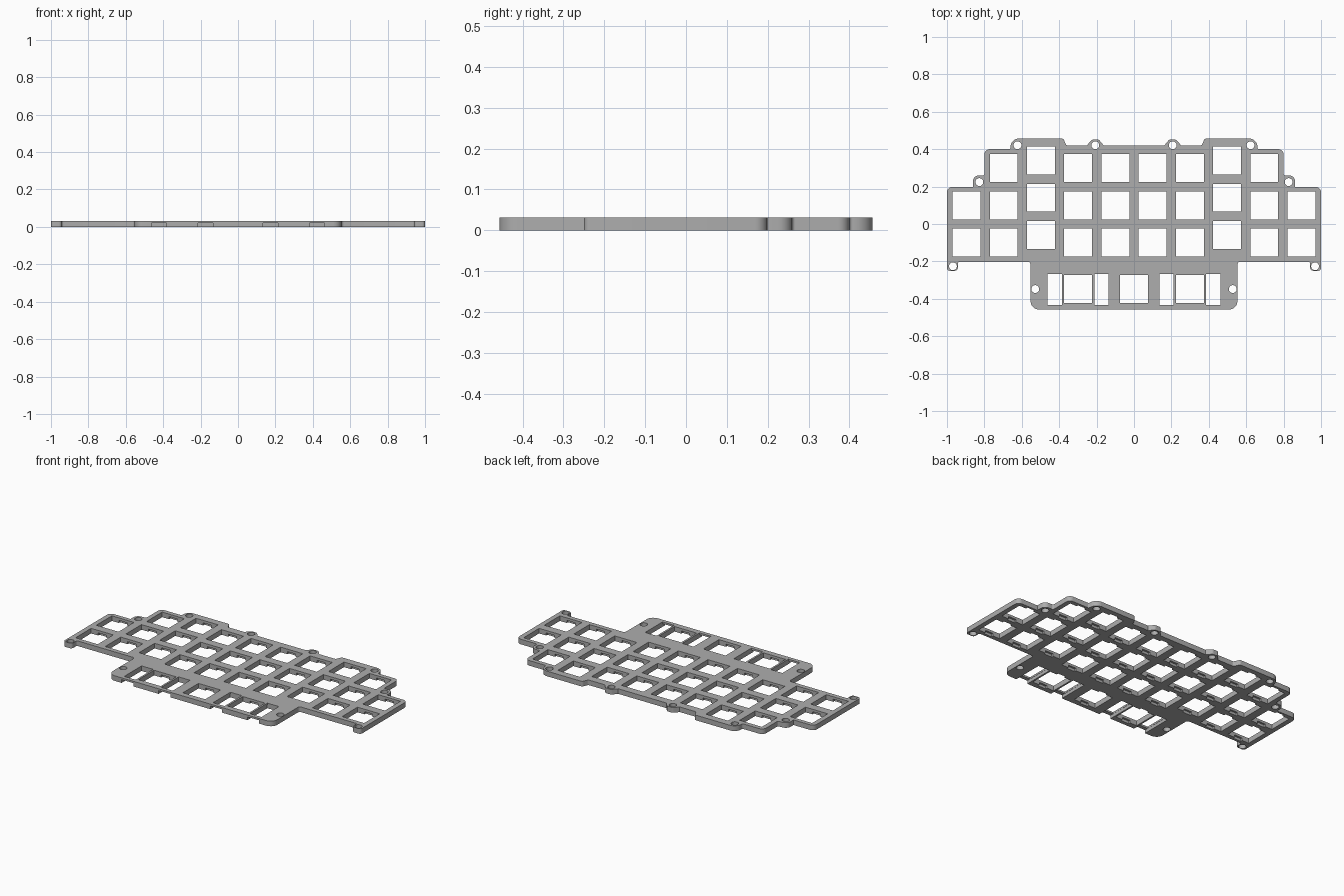
import bpy, bmesh, math
from mathutils import Vector

if "Cube" in bpy.data.objects:
    bpy.data.objects.remove(bpy.data.objects["Cube"], do_unlink=True)

T = 0.031        # plate thickness
PITCH = 0.199    # key spacing
HOLE = 0.149     # switch opening

grey = bpy.data.materials.new("grey plastic")
grey.use_nodes = True
colour = (0.42, 0.42, 0.42, 1)
grey.diffuse_color = colour
grey.node_tree.nodes["Principled BSDF"].inputs["Base Color"].default_value = colour


def rounded(points, steps=7):
    """Closed outline with each corner (x, y, radius) replaced by an arc."""
    out = []
    for i, (x, y, r) in enumerate(points):
        p = Vector((x, y))
        if r == 0:
            out.append(p)
            continue
        a = (Vector(points[i - 1][:2]) - p).normalized()
        b = (Vector(points[(i + 1) % len(points)][:2]) - p).normalized()
        half = a.angle(b) / 2
        centre = p + (a + b).normalized() * (r / math.sin(half))
        start = p + a * (r / math.tan(half)) - centre
        end = p + b * (r / math.tan(half)) - centre
        sweep = start.angle_signed(end)
        for k in range(steps + 1):
            t = -sweep * k / steps
            c, s = math.cos(t), math.sin(t)
            out.append(centre + Vector((c * start.x - s * start.y,
                                        s * start.x + c * start.y)))
    return out


def prism(bm, outline, z0, z1):
    base = bm.faces.new([bm.verts.new((p[0], p[1], z0)) for p in outline])
    moved = bmesh.ops.extrude_face_region(bm, geom=[base])["geom"]
    for v in moved:
        if isinstance(v, bmesh.types.BMVert):
            v.co.z = z1


def box(bm, x, y, w, d, z0, z1):
    prism(bm, [(x + sx * w / 2, y + sy * d / 2)
               for sx, sy in ((-1, -1), (1, -1), (1, 1), (-1, 1))], z0, z1)


def make(name, bm):
    bmesh.ops.recalc_face_normals(bm, faces=bm.faces)
    mesh = bpy.data.meshes.new(name)
    bm.to_mesh(mesh)
    bm.free()
    mesh.materials.append(grey)
    obj = bpy.data.objects.new(name, mesh)
    bpy.context.collection.objects.link(obj)
    return obj


# Plate outline: right half from the top centre round to the bottom, mirrored
half = [
    (0.162, 0.42, 0), (0.188, 0.451, 0.015), (0.226, 0.451, 0.015), (0.252, 0.42, 0),
    (0.362, 0.42, 0.012), (0.378, 0.457, 0.015), (0.66, 0.457, 0.045),
    (0.66, 0.40, 0.008), (0.80, 0.40, 0.028), (0.80, 0.26, 0.008),
    (0.862, 0.26, 0.034), (0.862, 0.199, 0), (1.0, 0.199, 0.03),
    (1.0, -0.25, 0.015), (0.942, -0.25, 0.015), (0.942, -0.202, 0.01),
    (0.553, -0.202, 0.015), (0.553, -0.457, 0.045),
]
bm = bmesh.new()
prism(bm, rounded(half + [(-x, y, r) for x, y, r in reversed(half)]), 0, T)
plate = make("switch_plate", bm)

# Key positions: staggered columns, then the bottom row
keys = []
for col in range(5):
    x = PITCH * (col + 0.5)
    rows = (1, 0) if col == 4 else (2, 1, 0)
    lift = 0.041 if col == 2 else 0
    for row in rows:
        y = PITCH * (row - 0.5) + lift
        keys += [(x, y), (-x, y)]
wide_keys = [(s * 1.5 * PITCH, -0.348) for s in (-1, 1)]
keys += wide_keys + [(0, -0.348)]
slots = [(x + s * 0.1245, -0.35) for x, y in wide_keys for s in (-1, 1)]
screws = [(0.207, 0.421), (0.623, 0.421), (0.827, 0.224), (0.968, -0.226), (0.528, -0.348)]

# Through openings: switches, stabiliser slots and screw holes
bm = bmesh.new()
for x, y in keys:
    box(bm, x, y, HOLE, HOLE, -0.1, 0.1)
for x, y in slots:
    box(bm, x, y, 0.077, 0.167, -0.1, 0.1)
for x, y in screws:
    for s in (-1, 1):
        ring = [(s * x + 0.021 * math.cos(a), y + 0.021 * math.sin(a))
                for a in (math.tau * k / 32 for k in range(32))]
        prism(bm, ring, -0.1, 0.1)
openings = make("openings_cutter", bm)

# Underside reliefs: clip notches at each switch, channels to the front edge
bm = bmesh.new()
for x, y in keys:
    box(bm, x, y, 0.055, HOLE + 0.024, -0.1, 0.016)
for x, y in slots:
    box(bm, x, -0.4, 0.079, 0.266, -0.1, 0.02)
reliefs = make("underside_cutter", bm)

bpy.context.view_layer.objects.active = plate
plate.select_set(True)
for cutter in (openings, reliefs):
    cutter.hide_render = True
    mod = plate.modifiers.new(cutter.name, 'BOOLEAN')
    mod.operation = 'DIFFERENCE'
    mod.solver = 'EXACT'
    mod.object = cutter
    bpy.ops.object.modifier_apply(modifier=mod.name)
    bpy.data.objects.remove(cutter, do_unlink=True)

bpy.ops.object.shade_smooth_by_angle(angle=math.radians(30))
